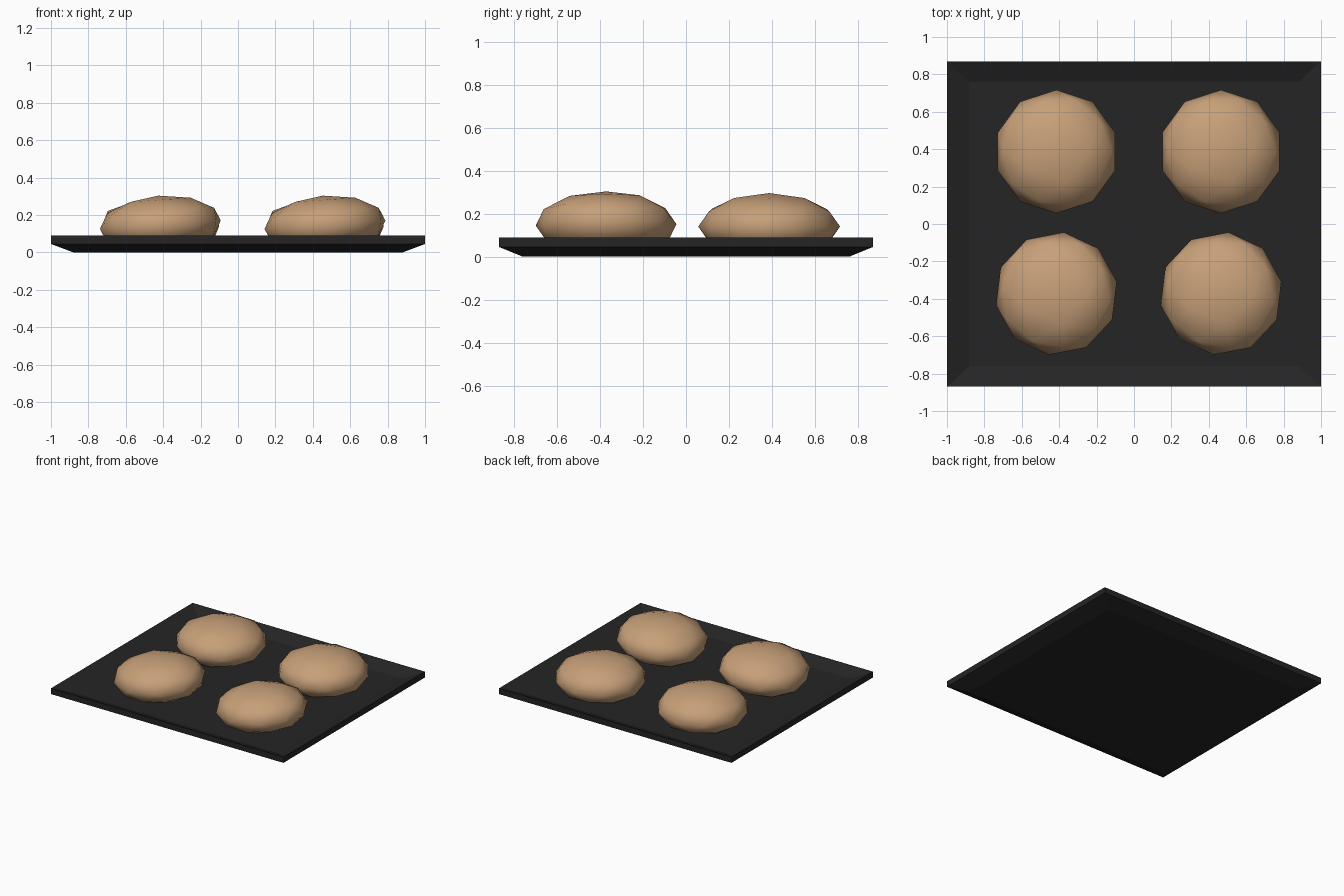
import bpy
import bmesh
from math import radians
from mathutils import Matrix, Vector

cube = bpy.data.objects.get("Cube")
if cube:
    bpy.data.objects.remove(cube, do_unlink=True)


def make_material(name, color):
    mat = bpy.data.materials.new(name)
    mat.use_nodes = True
    mat.diffuse_color = (*color, 1)
    bsdf = mat.node_tree.nodes["Principled BSDF"]
    bsdf.inputs["Base Color"].default_value = (*color, 1)
    return mat


def add_object(name, bm, mat):
    mesh = bpy.data.meshes.new(name)
    bmesh.ops.recalc_face_normals(bm, faces=bm.faces)
    bm.to_mesh(mesh)
    bm.free()
    mesh.materials.append(mat)
    obj = bpy.data.objects.new(name, mesh)
    bpy.context.collection.objects.link(obj)
    return obj


black = make_material("tray black", (0.018, 0.018, 0.018))
tan = make_material("baked tan", (0.57, 0.35, 0.19))

# Tray: rectangular loops from the underside, out to the rim, down to the floor
TRAY_LOOPS = [(0.88, 0.76, 0), (1, 0.87, 0.045), (1, 0.87, 0.09), (0.88, 0.76, 0.045)]
bm = bmesh.new()
loops = [[bm.verts.new((sx * x, sy * y, z))
          for sx, sy in ((-1, -1), (1, -1), (1, 1), (-1, 1))]
         for x, y, z in TRAY_LOOPS]
for low, high in zip(loops, loops[1:]):
    for i in range(4):
        j = (i + 1) % 4
        bm.faces.new((low[i], low[j], high[j], high[i]))
bm.faces.new(loops[0])
bm.faces.new(loops[-1])
add_object("tray", bm, black)


# Buns: squashed low-poly balls resting in the tray
def add_bun(name, center, turn=0, tilt=0):
    bm = bmesh.new()
    bmesh.ops.create_icosphere(bm, subdivisions=2, radius=1)
    place = (Matrix.Translation(Vector(center))
             @ Matrix.Rotation(radians(tilt), 4, "Y")
             @ Matrix.Rotation(radians(turn), 4, "Z")
             @ Matrix.Diagonal((0.33, 0.33, 0.156, 1)))
    bm.transform(place)
    for v in bm.verts:
        v.co.z = max(v.co.z, 0.02)  # flat underside
    for f in bm.faces:
        f.smooth = True
    add_object(name, bm, tan)


for side, x in (("right", -0.415), ("left", 0.465)):
    add_bun(f"back_{side}_bun", (x, 0.387, 0.14))
    add_bun(f"front_{side}_bun", (x, -0.372, 0.148), turn=-7, tilt=-4)
